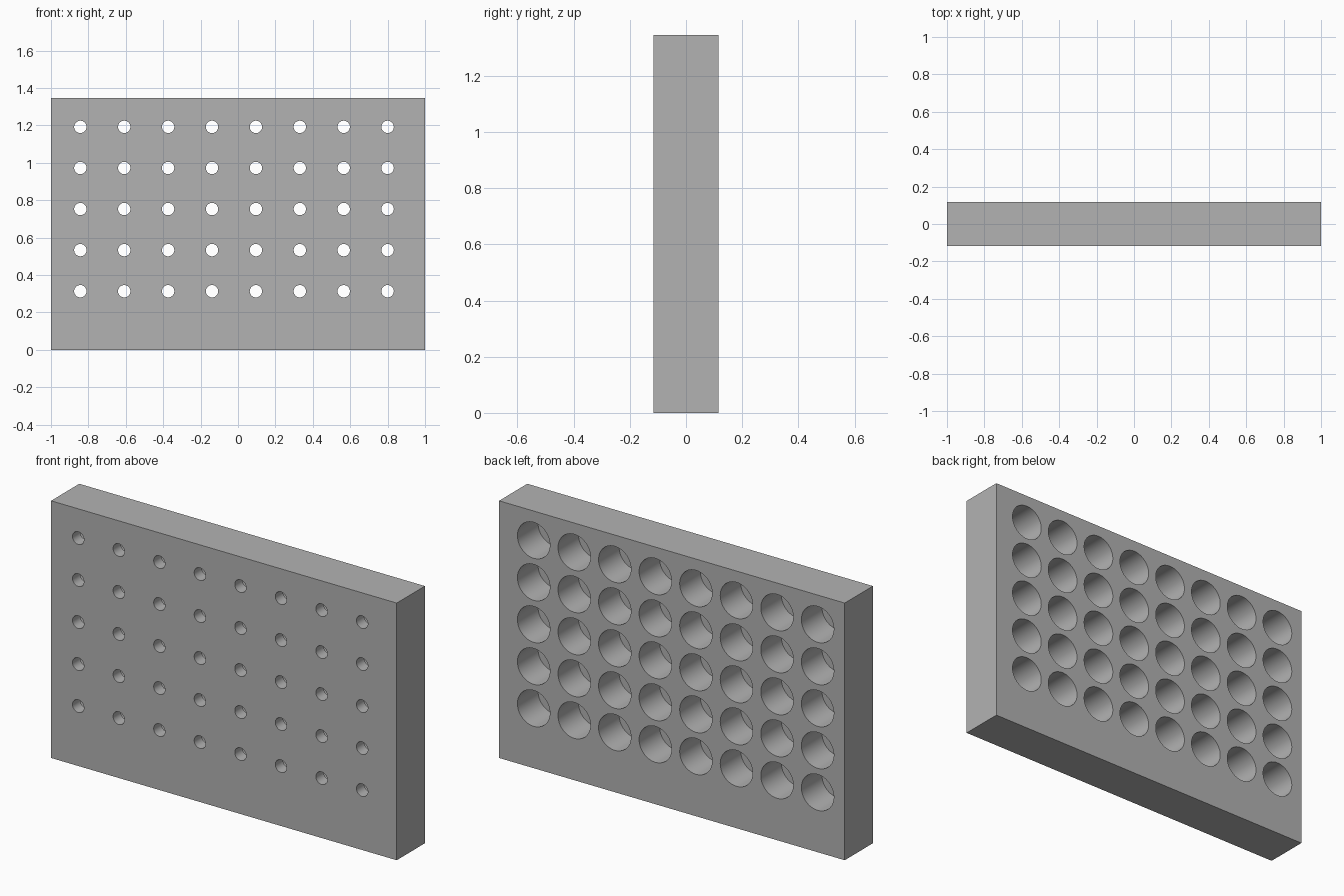
import bpy, bmesh, math

if "Cube" in bpy.data.objects:
    bpy.data.objects.remove(bpy.data.objects["Cube"])

W, D, H = 2.0, 0.233, 1.345        # block size
COLS, ROWS = 8, 5
X0, DX = -0.843, 0.2347            # hole grid
Z0, DZ = 0.313, 0.2197
R_SMALL, R_BIG = 0.033, 0.094      # front hole and rear bore radii
BORE = 0.17                        # rear bore depth
SEG = 48

grey = bpy.data.materials.new("grey")
grey.diffuse_color = (0.448, 0.448, 0.448, 1)
grey.use_nodes = True
grey.node_tree.nodes["Principled BSDF"].inputs["Base Color"].default_value = grey.diffuse_color


def make_object(name, bm):
    bmesh.ops.recalc_face_normals(bm, faces=bm.faces)
    mesh = bpy.data.meshes.new(name)
    bm.to_mesh(mesh)
    bm.free()
    mesh.materials.append(grey)
    obj = bpy.data.objects.new(name, mesh)
    bpy.context.collection.objects.link(obj)
    return obj


def stepped_pin(bm, x, z):
    """Solid of the counterbored hole: narrow in front, wide at the back."""
    step = D / 2 - BORE
    profile = [(-D / 2 - 0.05, R_SMALL), (step, R_SMALL),
               (step, R_BIG), (D / 2 + 0.05, R_BIG)]
    rings = []
    for y, r in profile:
        angles = [2 * math.pi * i / SEG for i in range(SEG)]
        rings.append([bm.verts.new((x + r * math.cos(a), y, z + r * math.sin(a)))
                      for a in angles])
    for a, b in zip(rings, rings[1:]):
        for i in range(SEG):
            j = (i + 1) % SEG
            bm.faces.new((a[i], a[j], b[j], b[i]))
    bm.faces.new(rings[0])
    bm.faces.new(rings[-1])


# Solid block
bm = bmesh.new()
bmesh.ops.create_cube(bm, size=1)
for v in bm.verts:
    v.co = (v.co.x * W, v.co.y * D, (v.co.z + 0.5) * H)
block = make_object("perforated_block", bm)

# Grid of hole cutters
bm = bmesh.new()
for c in range(COLS):
    for r in range(ROWS):
        stepped_pin(bm, X0 + c * DX, Z0 + r * DZ)
cutter = make_object("hole_cutter", bm)
cutter.hide_render = True

# Cut the holes, then drop the cutter
mod = block.modifiers.new("holes", 'BOOLEAN')
mod.operation = 'DIFFERENCE'
mod.solver = 'EXACT'
mod.object = cutter
bpy.context.view_layer.objects.active = block
block.select_set(True)
bpy.ops.object.modifier_apply(modifier=mod.name)
bpy.data.objects.remove(cutter)

# Smooth bores with crisp rims
bpy.ops.object.shade_smooth_by_angle(angle=math.radians(30))
